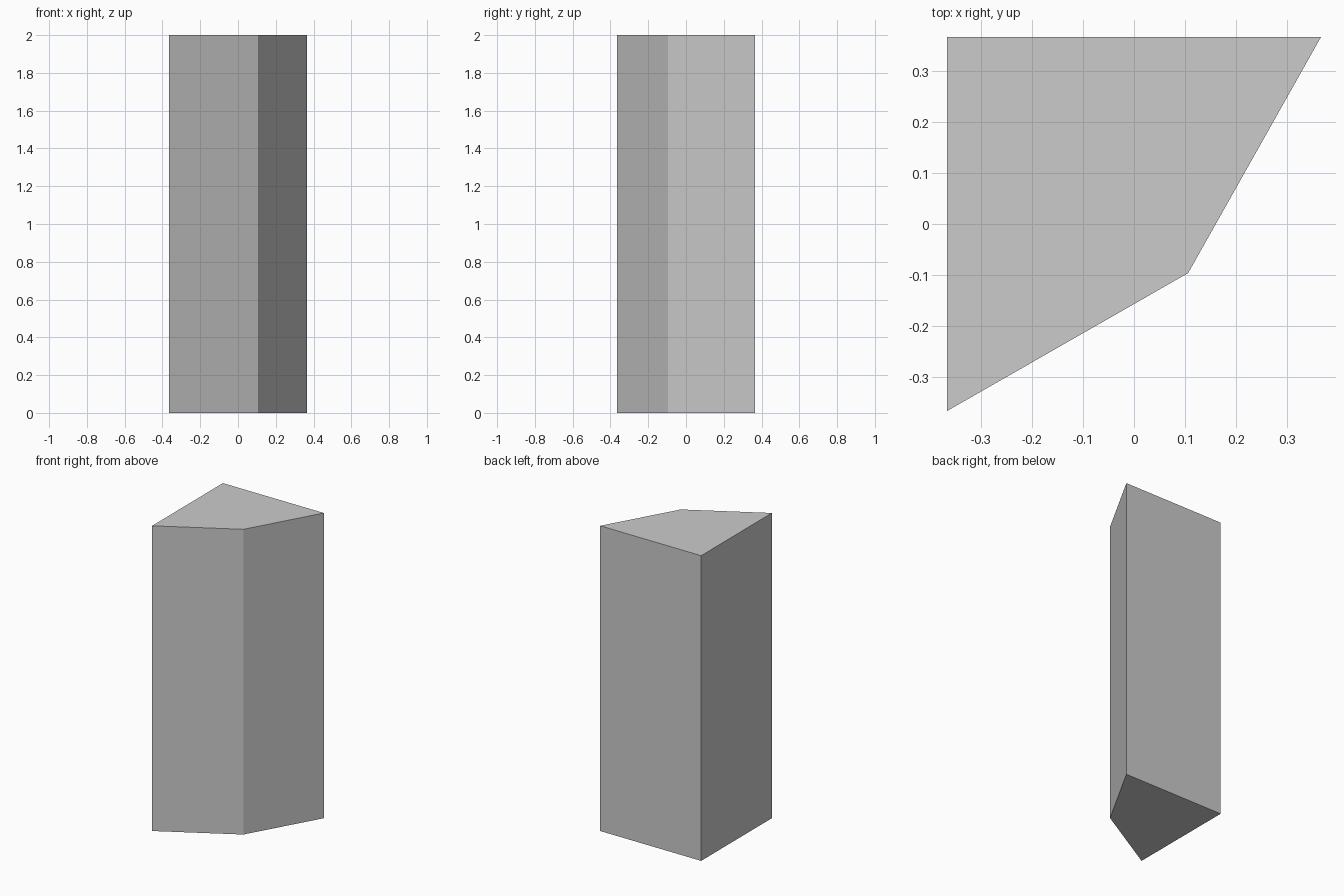
import bpy
import bmesh

if "Cube" in bpy.data.objects:
    bpy.data.objects.remove(bpy.data.objects["Cube"])

HEIGHT = 2.0
# Four-sided plan of the pillar, counter-clockwise from above
PROFILE = [(-0.366, -0.366), (0.106, -0.096), (0.366, 0.366), (-0.366, 0.366)]

# Pillar: the plan face extruded straight up
bm = bmesh.new()
base = bm.faces.new([bm.verts.new((x, y, 0)) for x, y in PROFILE])
result = bmesh.ops.extrude_face_region(bm, geom=[base], use_keep_orig=True)
top = [v for v in result["geom"] if isinstance(v, bmesh.types.BMVert)]
bmesh.ops.translate(bm, verts=top, vec=(0, 0, HEIGHT))
bmesh.ops.recalc_face_normals(bm, faces=bm.faces)

mesh = bpy.data.meshes.new("pillar")
bm.to_mesh(mesh)
bm.free()
bpy.context.collection.objects.link(bpy.data.objects.new("pillar", mesh))
